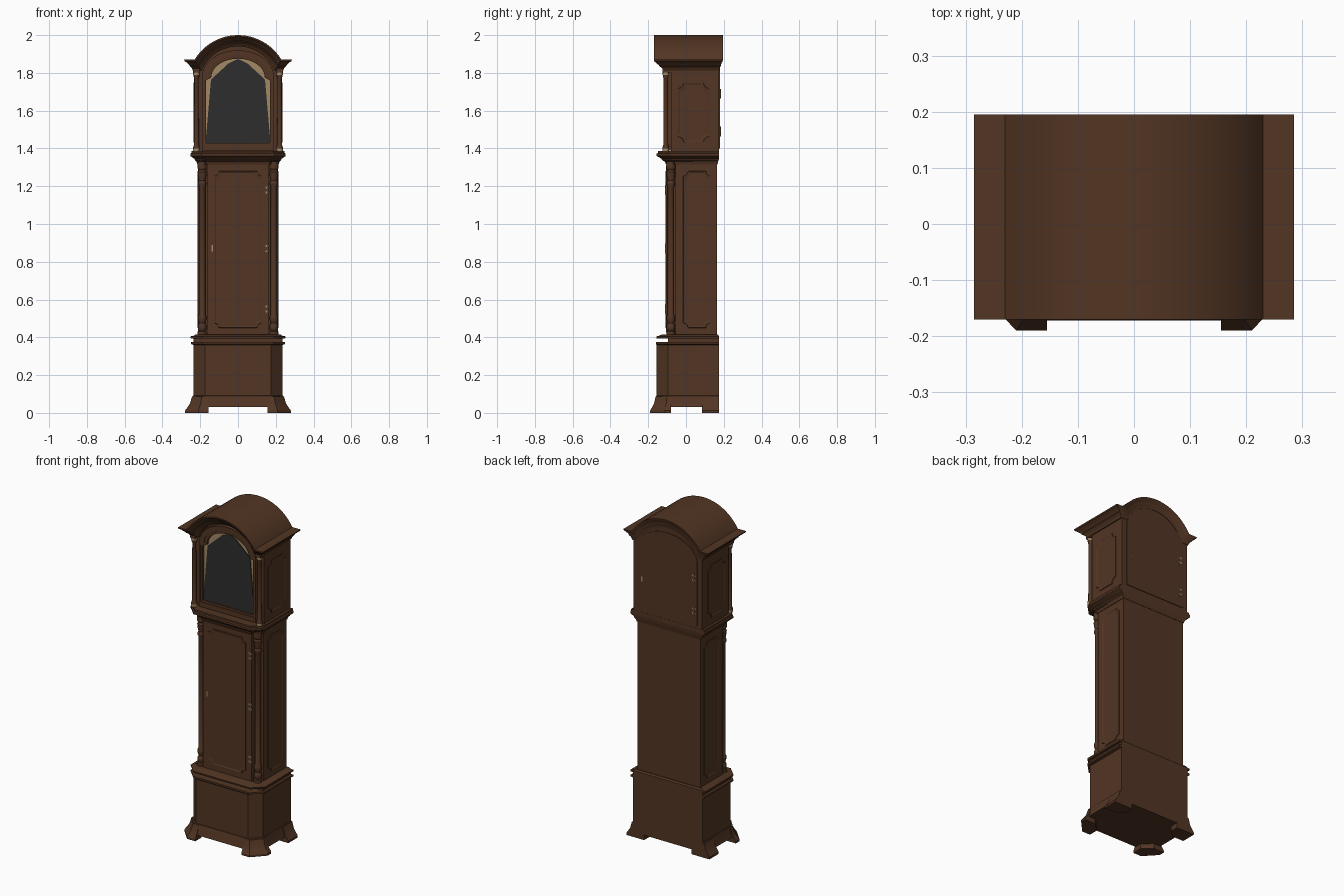
import bpy, bmesh, math

if "Cube" in bpy.data.objects:
    bpy.data.objects.remove(bpy.data.objects["Cube"])

def material(name, rgb):
    m = bpy.data.materials.new(name)
    m.diffuse_color = (*rgb, 1)
    m.use_nodes = True
    m.node_tree.nodes["Principled BSDF"].inputs["Base Color"].default_value = m.diffuse_color
    return m

WOOD = material("walnut_wood", (0.085, 0.036, 0.017))
GLASS = material("dark_glass", (0.027, 0.027, 0.027))
BRASS = material("pale_brass", (0.36, 0.25, 0.13))

def mesh(name, verts, faces, mat=WOOD):
    me = bpy.data.meshes.new(name)
    me.from_pydata(verts, [], faces)
    me.materials.append(mat)
    bm = bmesh.new()
    bm.from_mesh(me)
    bmesh.ops.recalc_face_normals(bm, faces=bm.faces)
    bm.to_mesh(me)
    bm.free()
    ob = bpy.data.objects.new(name, me)
    bpy.context.collection.objects.link(ob)
    return ob

def loft(name, rings, mat=WOOD, caps=True):
    """Skin equal-length closed rings of 3D points."""
    n = len(rings[0])
    faces = [(k*n+i, k*n+(i+1) % n, (k+1)*n+(i+1) % n, (k+1)*n+i)
             for k in range(len(rings)-1) for i in range(n)]
    if caps:
        faces += [tuple(range(n)), tuple((len(rings)-1)*n+i for i in range(n))]
    return mesh(name, [p for r in rings for p in r], faces, mat)

def box(name, x0, x1, y0, y1, z0, z1, mat=WOOD):
    return loft(name, [[(x0, y0, z), (x1, y0, z), (x1, y1, z), (x0, y1, z)] for z in (z0, z1)], mat)

def chamfered(w, yf, yb, c, z):
    """Plan outline with cut front corners."""
    return [(-w, yb, z), (-w, yf+c, z), (-w+c, yf, z), (w-c, yf, z), (w, yf+c, z), (w, yb, z)]

def tiers(name, rows):
    return loft(name, [chamfered(*r) for r in rows])

def lathe(name, x, y, profile, mat=WOOD, n=16):
    return loft(name, [[(x+r*math.cos(2*math.pi*i/n), y+r*math.sin(2*math.pi*i/n), z)
                        for i in range(n)] for r, z in profile], mat)

def notched(a0, a1, b0, b1, r, inset=0.0):
    """Rectangle whose corners are scooped inwards."""
    pts = []
    for ca, cb, start in ((a0, b0, 90), (a1, b0, 180), (a1, b1, 270), (a0, b1, 0)):
        sa, sb = (1 if ca == a0 else -1), (1 if cb == b0 else -1)
        pts.append((ca+sa*inset, cb+sb*(r+inset*1.5)) if start in (90, 270) else (ca+sa*(r+inset*1.5), cb+sb*inset))
        for t in (90, 67, 45, 23, 0):
            u = t if start in (90, 270) else 90-t
            q = r+inset
            pts.append((ca+sa*(inset*.6+q*math.cos(math.radians(u))),
                        cb+sb*(inset*.6+q*math.sin(math.radians(u)))))
        pts.append((ca+sa*(r+inset*1.5), cb+sb*inset) if start in (90, 270) else (ca+sa*inset, cb+sb*(r+inset*1.5)))
    return pts

def panel(name, dims, r, place):
    """Raised moulding round a sunken field; place maps (a, b, height) to 3D."""
    steps = ((0, -.002), (.001, .006), (.006, .006), (.011, .001), (.013, .001))
    loft(name, [[place(a, b, h) for a, b in notched(*dims, r, i)] for i, h in steps])

# Plinth with flared skirt and bracket feet
tiers("base_box", [(.255, -.172, .175, .07, .03), (.248, -.166, .175, .067, .05), (.243, -.162, .175, .063, .08),
                   (.24, -.158, .175, .06, .09), (.235, -.155, .175, .06, .092), (.235, -.155, .175, .06, .36),
                   (.25, -.16, .175, .062, .365), (.25, -.16, .175, .062, .375)])
box("base_neck", -.235, .235, -.095, .175, .37, .4)
tiers("base_moulding", [(.25, -.155, .175, .06, .395), (.252, -.157, .175, .06, .405),
                        (.235, -.145, .172, .055, .408), (.225, -.125, .17, .05, .415)])
for s, side in ((-1, "left"), (1, "right")):
    rings = []
    for z, o in ((0, .0), (.012, 0), (.03, -.013), (.05, -.026), (.088, -.037)):
        rings.append([(s*.155, -.19+o*-.8, z), (s*(.21+o*.5), -.19-o*.8, z), (s*(.28+o), -.115-o*.4, z),
                      (s*(.28+o), -.08, z), (s*.21, -.08, z), (s*.155, -.13, z)])
    loft("front_foot_"+side, rings)
    loft("back_foot_"+side, [[(s*.16, .175, z), (s*(.28+o), .175, z), (s*(.28+o), .085, z), (s*.2, .085, z), (s*.16, .125, z)]
                             for z, o in ((0, 0), (.012, 0), (.03, -.013), (.05, -.026), (.088, -.037))])

# Waist case with notched corners for the columns
plan = [(-.212, .165), (-.212, -.055), (-.165, -.055), (-.165, -.1), (.165, -.1), (.165, -.055), (.212, -.055), (.212, .165)]
loft("waist_case", [[(x, y, z) for x, y in plan] for z in (.41, 1.33)])
box("waist_door", -.163, .163, -.105, -.095, .425, 1.31)
panel("waist_door_panel", (-.127, .127, .45, 1.28), .025, lambda a, b, h: (a, -.105-h*.6, b))
waist_col = [(.024, .41), (.024, .43), (.018, .435), (.023, .445), (.023, .46), (.016, .475), (.022, .495), (.022, .51),
             (.017, .52), (.017, 1.2), (.022, 1.21), (.022, 1.22), (.017, 1.23), (.022, 1.255), (.024, 1.275),
             (.018, 1.285), (.024, 1.295), (.024, 1.33)]
hood_col = [(.017, 1.4), (.017, 1.408), (.013, 1.42), (.011, 1.77), (.015, 1.78), (.015, 1.79)]
for s, side in ((-1, "left"), (1, "right")):
    lathe("waist_column_"+side, s*.19, -.08, waist_col)
    panel("waist_side_panel_"+side, (-.015, .13, .45, 1.28), .025, lambda a, b, h: (s*(.212+h*.6), a, b))
    # Hood columns with brass collars and side panels
    lathe("hood_column_"+side, s*.22, -.107, hood_col)
    for z in (1.385, 1.79):
        lathe("column_collar_"+side, s*.22, -.107, [(.017, z), (.017, z+.015)], BRASS)
    box("column_block_"+side, s*.22-.017, s*.22+.017, -.124, -.08, 1.803, 1.825)
    panel("hood_side_panel_"+side, (-.045, .125, 1.43, 1.75), .032, lambda a, b, h: (s*(.232+h*.6), a, b))

# Moulding between waist and hood
tiers("waist_crown", [(.215, -.106, .167, .05, 1.315), (.22, -.112, .17, .05, 1.33), (.228, -.125, .172, .053, 1.337),
                      (.23, -.13, .174, .055, 1.345), (.246, -.145, .175, .058, 1.355), (.252, -.155, .176, .06, 1.36),
                      (.252, -.155, .176, .06, 1.372), (.246, -.148, .176, .058, 1.376), (.246, -.148, .176, .058, 1.386)])

# Arched roof: moulding rings step inwards and down, following the arch
R, TOP, N = .268, 2.0, 24
def arch(d, w):
    r, cz, zb = R-d, TOP-R, 1.87-d
    t = math.acos((zb-cz)/r)
    arc = [(r*math.sin(t*(2*i/N-1)), cz+r*math.cos(t*(2*i/N-1))) for i in range(N+1)]
    return [(-w, zb)] + arc + [(w, zb)]

rings = []
for d, w, yf, yb in ((0, .285, -.17, .195), (.008, .283, -.17, .194), (.014, .272, -.16, .19), (.024, .262, -.15, .186),
                     (.03, .256, -.142, .184), (.034, .256, -.142, .184), (.042, .247, -.13, .18),
                     (.05, .242, -.122, .178), (.06, .238, -.115, .177)):
    c = arch(d, w)
    rings.append([(x, yf, z) for x, z in c] + [(x, yb, z) for x, z in reversed(c)])
roof = loft("arched_roof", rings, caps=False)
bm = bmesh.new()
bm.from_mesh(roof.data)
bm.verts.ensure_lookup_table()
n = N+3
for base in (0, (len(rings)-1)*2*n):
    for i in range(n-1):
        bm.faces.new([bm.verts[base+j] for j in (i, i+1, 2*n-2-i, 2*n-1-i)])
bmesh.ops.recalc_face_normals(bm, faces=bm.faces)
bm.to_mesh(roof.data)
bm.free()

# Hood case
outline = [(-.232, 1.385)] + arch(.045, .232) + [(.232, 1.385)]
loft("hood_case", [[(x, y, z) for x, z in outline] for y in (-.08, .175)])

# Arched hood door: frame bridged between outer and inner outlines
def opening(a, b, zb, w, z0, zs):
    e = [(a*math.cos(math.pi*i/N), zb+b*math.sin(math.pi*i/N)) for i in range(N+1)]
    return [(w, z0), (w, zs)] + e + [(-w, zs), (-w, z0)]

outer = opening(.19, .14, 1.78, .19, 1.39, 1.77)
mid = opening(.158, .117, 1.778, .18, 1.42, 1.765)
inner = opening(.142, .1, 1.775, .17, 1.43, 1.76)
at = lambda c, y: [(x, y, z) for x, z in c]
loft("hood_door_frame", [at(outer, -.08), at(outer, -.104), at(mid, -.104), at(mid, -.1), at(inner, -.098), at(inner, -.08)], caps=False)
loft("dial_plate", [at(opening(.15, .11, 1.775, .175, 1.425, 1.765), y) for y in (-.079, -.084)], BRASS)
pane = [(-.172, 1.428), (.172, 1.428), (.143, 1.765), (.11, 1.795), (.05, 1.85), (0, 1.874), (-.05, 1.85), (-.11, 1.795), (-.143, 1.765)]
loft("glass_pane", [at(pane, y) for y in (-.084, -.089)], GLASS)

# Arched access door on the back of the hood
back = opening(.2, .135, 1.78, .2, 1.4, 1.77)
loft("hood_back_door", [at(back, .17), at(back, .179)])

# Hinges and keyholes
def hinge(name, x, y, z, s):
    lathe(name+"_pin", x, y, [(.004, z-.026), (.004, z+.026)], BRASS, 8)
    for dz in (-.014, .014):
        box(name+"_leaf", x-.011, x+.011, y-.001, y+.001, z+dz-.005, z+dz+.005, BRASS)
for z in (1.18, .87, .55):
    hinge("waist_hinge", .157, -.1065, z, 1)
for z in (1.69, 1.49):
    hinge("back_hinge", -.18, .181, z, 1)
box("waist_keyhole", -.139, -.132, -.107, -.104, .855, .89, BRASS)
box("back_keyhole", .168, .175, .178, .181, 1.575, 1.605, BRASS)

# Smooth the curves, keep the edges
bpy.ops.object.select_all(action='SELECT')
bpy.context.view_layer.objects.active = roof
bpy.ops.object.shade_smooth_by_angle(angle=math.radians(30))
